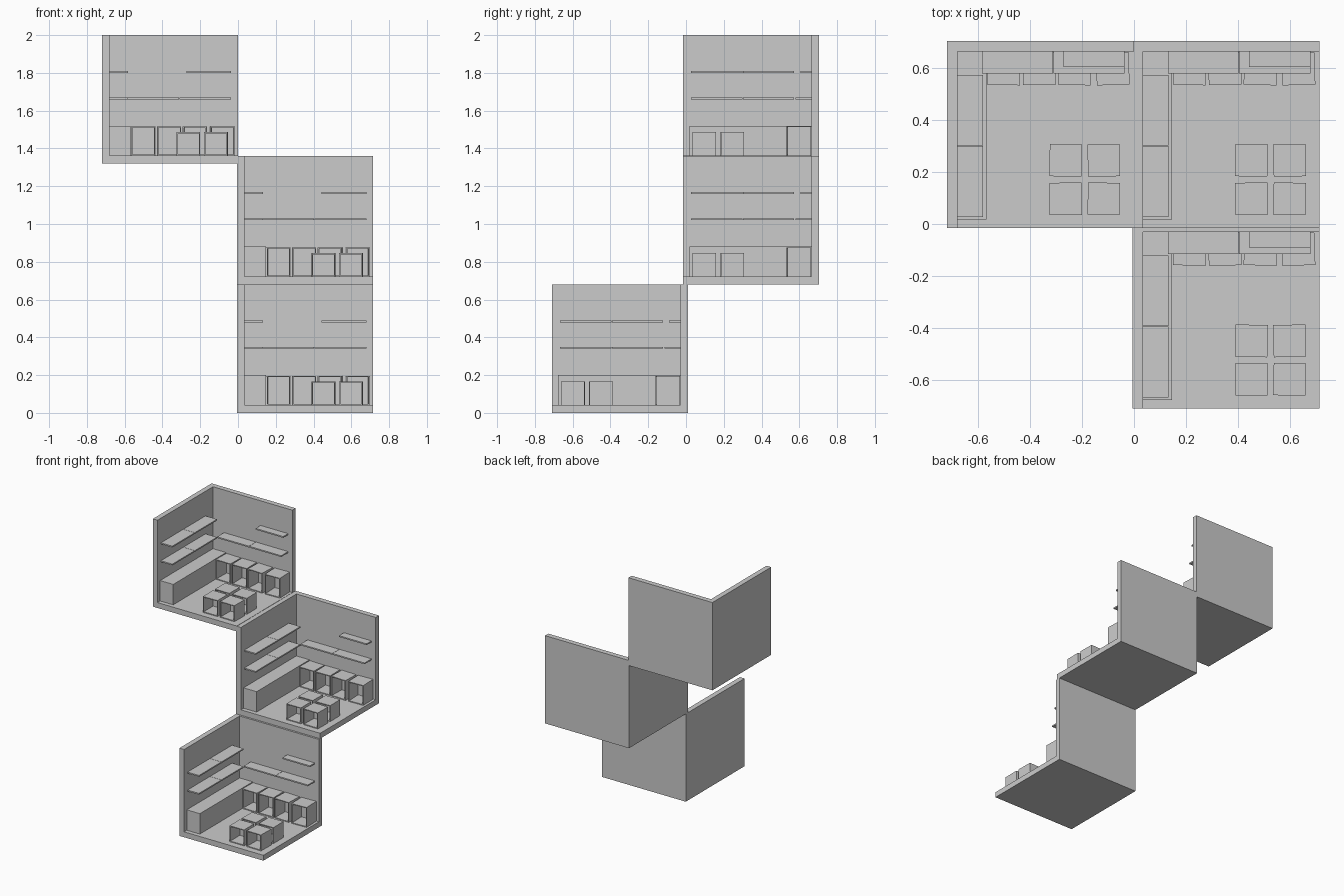
import bpy, bmesh
from math import radians
from mathutils import Vector

if "Cube" in bpy.data.objects:
    bpy.data.objects.remove(bpy.data.objects["Cube"])

W, D, H = 0.72, 0.72, 0.68      # outer size of one corner room
T = 0.04                        # wall and floor thickness


def box(name, origin, lo, hi):
    """Solid box between two room-local corners."""
    lo, hi = Vector(lo), Vector(hi)
    size, centre = hi - lo, (lo + hi) / 2
    bm = bmesh.new()
    bmesh.ops.create_cube(bm, size=1)
    bmesh.ops.scale(bm, vec=size, verts=bm.verts)
    mesh = bpy.data.meshes.new(name)
    bm.to_mesh(mesh)
    bm.free()
    ob = bpy.data.objects.new(name, mesh)
    ob.location = Vector(origin) + centre
    bpy.context.collection.objects.link(ob)
    return ob


def crate(name, origin, centre, size, turn):
    """Thin-walled box, open towards the front."""
    c, s = Vector(centre), Vector(size)
    ob = box(name, origin, c - s / 2, c + s / 2)
    bm = bmesh.new()
    bm.from_mesh(ob.data)
    bm.normal_update()
    front = [f for f in bm.faces if f.normal.y < -0.9]
    bmesh.ops.delete(bm, geom=front, context='FACES')
    bm.to_mesh(ob.data)
    bm.free()
    mod = ob.modifiers.new("panel_thickness", 'SOLIDIFY')
    mod.thickness = 0.009
    mod.offset = -1
    ob.rotation_euler.z = radians(turn)
    return ob


def shell(name, origin):
    """Floor, left wall and back wall as one solid corner."""
    ob = box(name, origin, (0, 0, 0), (W, D, H))
    cutter = box(name + "_cutter", origin, (T, -0.1, T + 0.002), (W + 0.1, D - T, H + 0.1))
    cutter.hide_render = True
    cutter.hide_viewport = True
    mod = ob.modifiers.new("open_corner", 'BOOLEAN')
    mod.operation = 'DIFFERENCE'
    mod.solver = 'EXACT'
    mod.object = cutter
    bpy.context.view_layer.objects.active = ob
    bpy.context.view_layer.update()
    bpy.ops.object.modifier_apply(modifier=mod.name)
    bpy.data.objects.remove(cutter)


def room(tag, o):
    shell(tag + "_shell", o)
    back = D - T
    floor = T + 0.002

    # Long storage bench on the left wall
    box(tag + "_bench", o, (T, 0.033, floor), (0.152, back, 0.2))

    # Left wall shelves, two boards end to end on each level
    for level, z in (("lower", 0.345), ("upper", 0.484)):
        for i, (a, b) in enumerate(((0.042, 0.315), (0.317, 0.588))):
            box(f"{tag}_left_{level}_shelf_{i}", o,
                (T, a, z - 0.005), (0.138, b, z + 0.005))

    # Back wall shelves
    for i, (a, b) in enumerate(((0.135, 0.408), (0.41, 0.684))):
        box(f"{tag}_back_lower_shelf_{i}", o,
            (a, back - 0.085, 0.34), (b, back, 0.35))
    box(tag + "_back_upper_shelf", o,
        (0.448, back - 0.06, 0.479), (0.684, back, 0.489))

    # Row of open crates along the back wall, slightly askew
    for i, (x, turn) in enumerate(((0.219, -1.5), (0.355, 1), (0.492, -2), (0.638, 2))):
        crate(f"{tag}_back_crate_{i}", o, (x, 0.613, floor + 0.077),
              (0.126, 0.125, 0.154), turn)

    # Four smaller crates in the middle of the floor
    for i, (x, y, turn) in enumerate(((0.457, 0.112, 0.5), (0.604, 0.112, -1),
                                      (0.457, 0.26, -1), (0.604, 0.26, 1))):
        crate(f"{tag}_floor_crate_{i}", o, (x, y, floor + 0.062),
              (0.124, 0.124, 0.124), turn)


# Three identical rooms stacked as a staircase
room("bottom_room", (-0.005, -0.71, 0))
room("middle_room", (-0.005, -0.015, 0.68))
room("top_room", (-0.72, -0.015, 1.32))
